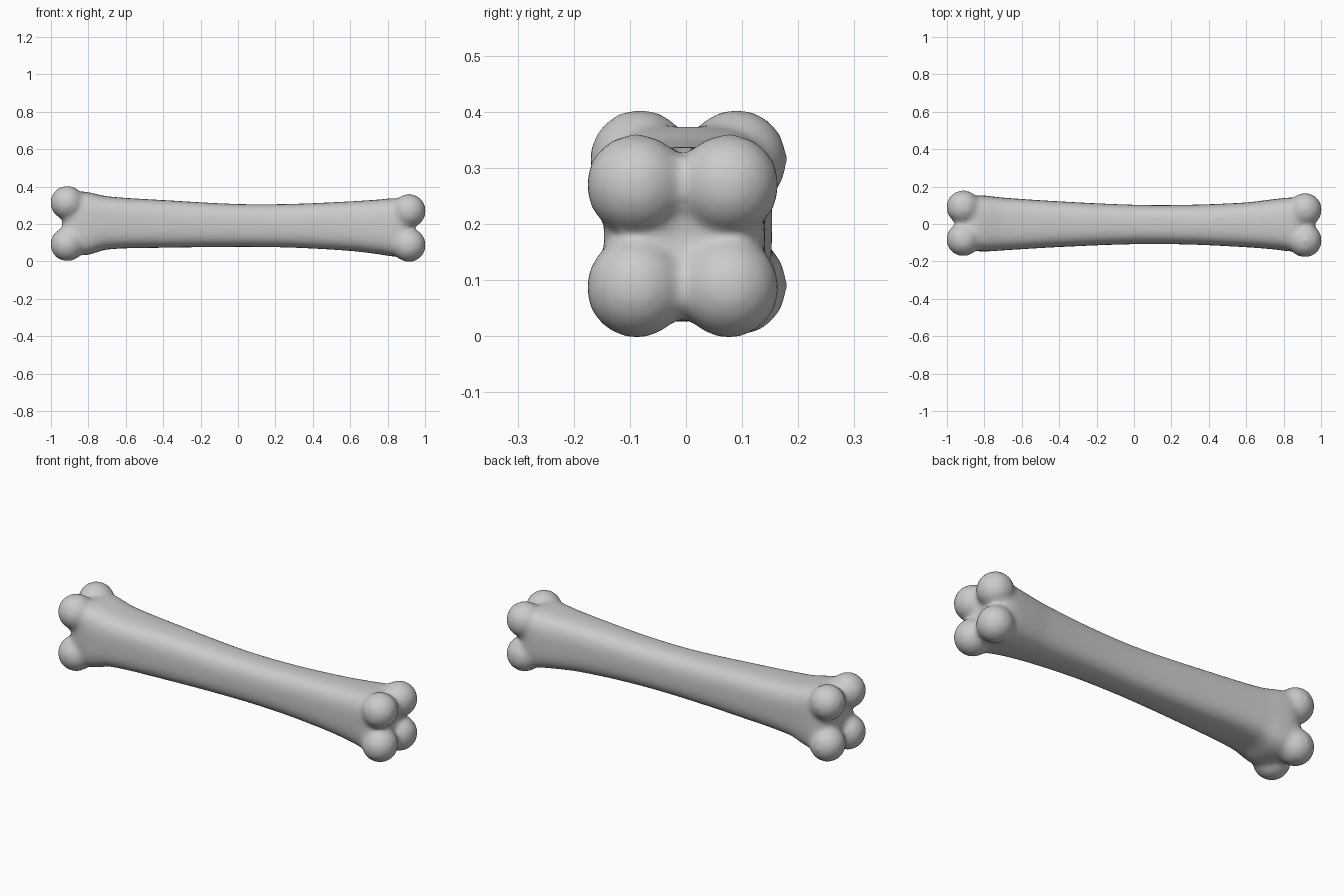
import bpy, bmesh, math
from mathutils import Matrix

if "Cube" in bpy.data.objects:
    bpy.data.objects.remove(bpy.data.objects["Cube"])

bm = bmesh.new()

# Shaft stations: x, y min, y max, z min, z max, groove depth
STATIONS = [
    (-0.938, -0.095, 0.095, 0.105, 0.305, 0.04),
    (-0.91, -0.135, 0.140, 0.050, 0.355, 0.07),
    (-0.86, -0.155, 0.165, 0.022, 0.387, 0.08),
    (-0.80, -0.160, 0.165, 0.021, 0.384, 0.08),
    (-0.70, -0.150, 0.150, 0.055, 0.357, 0.06),
    (-0.40, -0.127, 0.125, 0.069, 0.332, 0.03),
    (0.00, -0.108, 0.103, 0.077, 0.307, 0.00),
    (0.30, -0.110, 0.103, 0.073, 0.308, 0.00),
    (0.60, -0.128, 0.119, 0.052, 0.325, 0.03),
    (0.75, -0.143, 0.140, 0.031, 0.338, 0.05),
    (0.86, -0.158, 0.152, 0.014, 0.348, 0.07),
    (0.91, -0.138, 0.130, 0.045, 0.315, 0.06),
    (0.938, -0.095, 0.085, 0.095, 0.270, 0.04),
]
SIDES, STEPS = 48, 4


def smooth_between(i, t):
    """Smooth curve through the stations."""
    n = len(STATIONS)
    xs = [STATIONS[min(max(i + k, 0), n - 1)] for k in (-1, 0, 1, 2)]
    d = xs[2][0] - xs[1][0]
    s1 = d / (xs[2][0] - xs[0][0])
    s2 = d / (xs[3][0] - xs[1][0])
    out = []
    for a, b, c, e in zip(*xs):
        m1, m2 = (c - a) * s1, (e - b) * s2
        out.append((2*t**3 - 3*t*t + 1) * b + (t**3 - 2*t*t + t) * m1
                   + (3*t*t - 2*t**3) * c + (t**3 - t*t) * m2)
    return out


def ring(x, y0, y1, z0, z1, dip):
    """Rounded square section, pinched in the middle of each side."""
    verts = []
    for k in range(SIDES):
        a = 2 * math.pi * k / SIDES
        c, s = math.cos(a), math.sin(a)
        p = math.copysign(abs(c) ** 0.72, c)
        q = math.copysign(abs(s) ** 0.72, s)
        y = (y0 + y1) / 2 + (y1 - y0) / 2 * p * (1 - dip * (1 - q * q))
        z = (z0 + z1) / 2 + (z1 - z0) / 2 * q * (1 - dip * (1 - p * p))
        verts.append(bm.verts.new((x, y, z)))
    return verts


# Shaft
rings = [ring(*smooth_between(i, j / STEPS))
         for i in range(len(STATIONS) - 1) for j in range(STEPS)]
rings.append(ring(*STATIONS[-1]))
for r0, r1 in zip(rings, rings[1:]):
    for k in range(SIDES):
        n = (k + 1) % SIDES
        bm.faces.new((r0[k], r0[n], r1[n], r1[k]))
bm.faces.new(rings[0][::-1])
bm.faces.new(rings[-1])
bmesh.ops.recalc_face_normals(bm, faces=bm.faces[:])

# Four knobs on each end: x, y positions, z positions
for x, ys, zs in ((-0.913, (-0.082, 0.090), (0.091, 0.314)),
                  (0.914, (-0.088, 0.076), (0.087, 0.270))):
    for y in ys:
        for z in zs:
            bmesh.ops.create_uvsphere(bm, u_segments=32, v_segments=20, radius=0.091,
                                      matrix=Matrix.Translation((x, y, z)))

mesh = bpy.data.meshes.new("bone")
bm.to_mesh(mesh)
bm.free()
bone = bpy.data.objects.new("bone", mesh)
bpy.context.collection.objects.link(bone)

# Fuse shaft and knobs into one soft skin
fuse = bone.modifiers.new("fuse", 'REMESH')
fuse.mode = 'VOXEL'
fuse.voxel_size = 0.012
fuse.use_smooth_shade = True
soften = bone.modifiers.new("soften", 'SMOOTH')
soften.factor = 0.5
soften.iterations = 15
